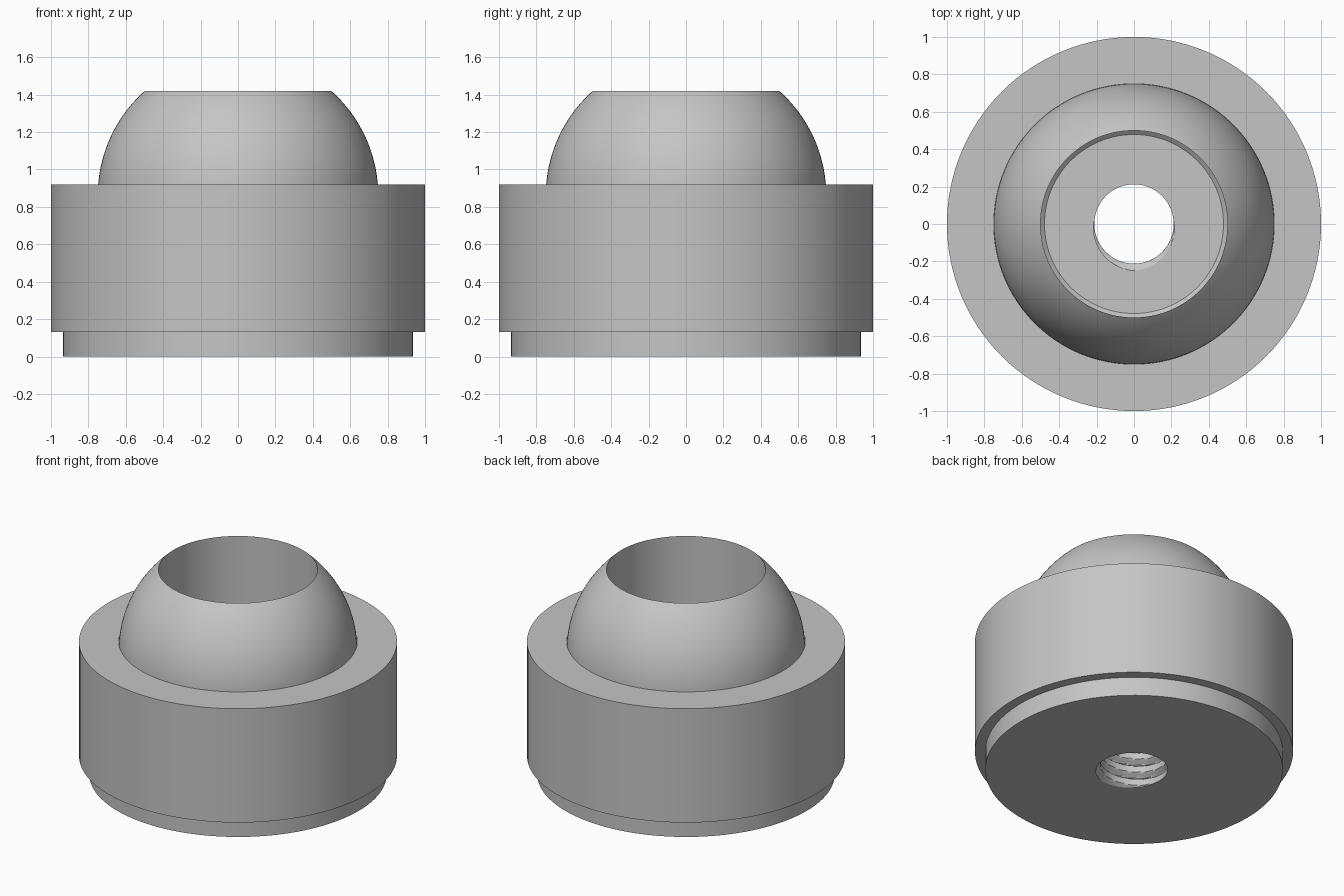
import bpy
import bmesh
from math import sin, cos, pi, sqrt, radians

SIDES = 128
BALL_R, BALL_Z = 0.75, 0.86
RIM_Z, STEP_Z, FLOOR_Z = 0.92, 0.13, 0.28
PITCH = 0.095

if "Cube" in bpy.data.objects:
    bpy.data.objects.remove(bpy.data.objects["Cube"], do_unlink=True)

steel = bpy.data.materials.new("grey steel")
steel.use_nodes = True
steel.diffuse_color = (0.56, 0.56, 0.56, 1)
steel.node_tree.nodes["Principled BSDF"].inputs["Base Color"].default_value = steel.diffuse_color


def lathe(name, profile):
    """Spin a closed loop of (radius, z); radius may be a function of angle and z."""
    bm = bmesh.new()
    rings = []
    for radius, z in profile:
        ring = []
        for i in range(SIDES):
            a = 2 * pi * i / SIDES
            r = radius(a, z) if callable(radius) else radius
            ring.append(bm.verts.new((r * cos(a), r * sin(a), z)))
        rings.append(ring)
    for k, low in enumerate(rings):
        high = rings[(k + 1) % len(rings)]
        for i in range(SIDES):
            j = (i + 1) % SIDES
            bm.faces.new((low[i], low[j], high[j], high[i]))
    bmesh.ops.recalc_face_normals(bm, faces=bm.faces)
    mesh = bpy.data.meshes.new(name)
    bm.to_mesh(mesh)
    bm.free()
    mesh.materials.append(steel)
    obj = bpy.data.objects.new(name, mesh)
    bpy.context.collection.objects.link(obj)
    bpy.ops.object.select_all(action="DESELECT")
    obj.select_set(True)
    bpy.context.view_layer.objects.active = obj
    bpy.ops.object.shade_smooth_by_angle(angle=radians(30))
    return obj


def sphere_arc(radius, z0, z1, steps=40):
    """Profile points on a sphere around the ball centre, from z0 to z1."""
    points = []
    for k in range(steps + 1):
        z = z0 + (z1 - z0) * k / steps
        points.append((sqrt(radius ** 2 - (z - BALL_Z) ** 2), z))
    return points


def thread_radius(a, z):
    """Right-hand V groove cut into the hole wall."""
    phase = ((z - FLOOR_Z) / PITCH + 0.25 - a / (2 * pi)) % 1
    depth = max(0, 1 - abs(phase - 0.5) / 0.27)
    return 0.212 + 0.038 * depth


# Swivel ball with flat ends and a straight bore
half = sqrt(BALL_R ** 2 - 0.5 ** 2)
lathe("swivel_ball", sphere_arc(BALL_R, BALL_Z - half, BALL_Z + half, 64))

# Outer housing ring with a spherical socket
socket = sphere_arc(BALL_R + 0.002, FLOOR_Z, RIM_Z)
neck = socket[0][0]
lathe("housing", socket + [(1, RIM_Z), (1, STEP_Z), (neck, STEP_Z)])

# Base plug with a threaded hole
rows = 48
thread = [(thread_radius, FLOOR_Z * k / rows) for k in range(rows + 1)]
lathe("base_plug", thread + [(neck, FLOOR_Z), (neck, STEP_Z), (0.935, STEP_Z), (0.935, 0)])
